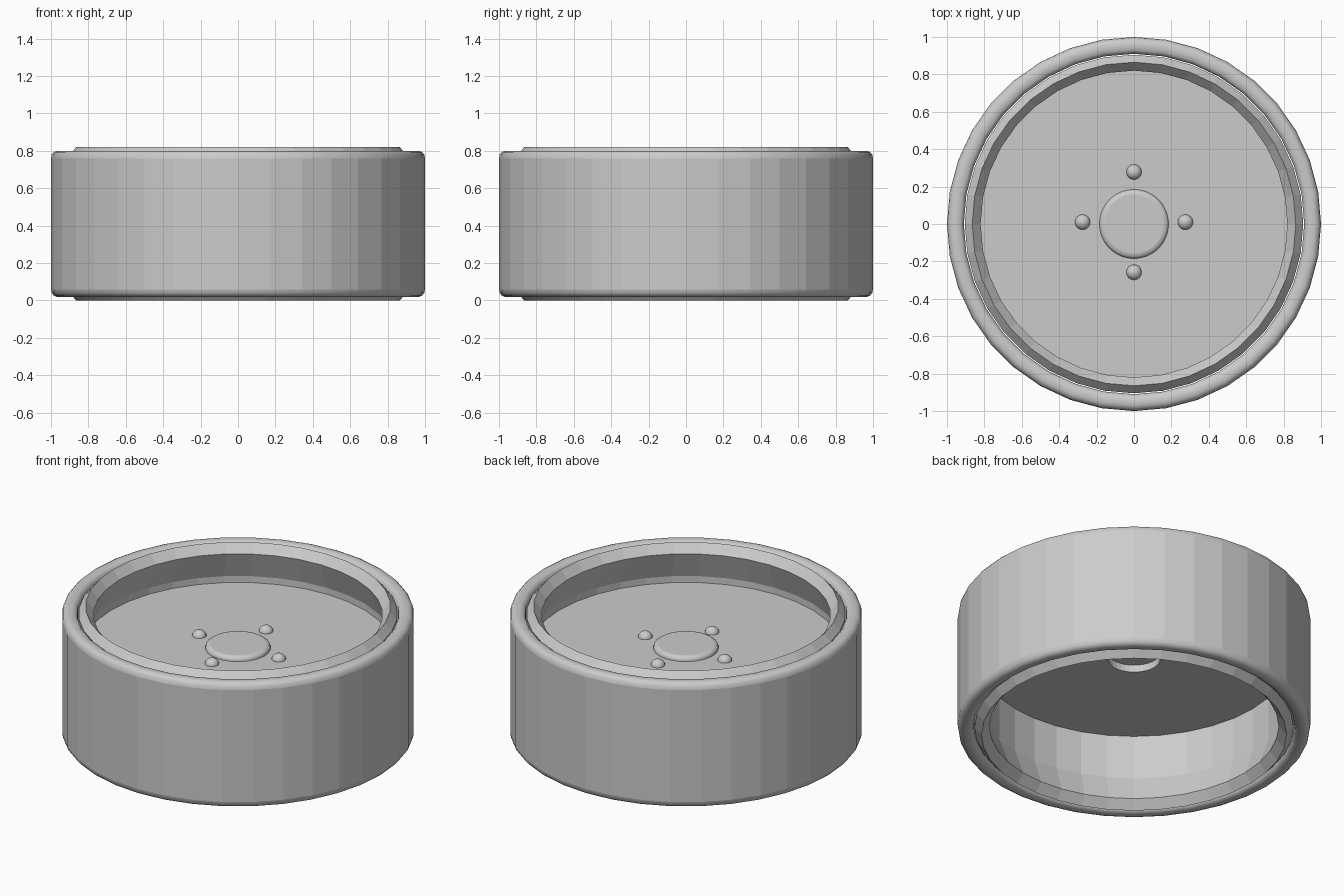
import bpy, bmesh
from math import sin, cos, pi, radians

if "Cube" in bpy.data.objects:
    bpy.data.objects.remove(bpy.data.objects["Cube"])

SIDES = 36


def lathe(name, profile, sides=SIDES, loop=False, smooth_rows=(), center=(0, 0, 0)):
    """Revolve (radius, z) points around z; loop joins the last point to the first."""
    bm = bmesh.new()
    rings = []
    for r, z in profile:
        if r == 0:
            rings.append([bm.verts.new((0, 0, z))] * sides)
        else:
            rings.append([bm.verts.new((r * sin(2 * pi * i / sides),
                                        r * cos(2 * pi * i / sides), z))
                          for i in range(sides)])
    count = len(rings) if loop else len(rings) - 1
    for k in range(count):
        a, b = rings[k], rings[(k + 1) % len(rings)]
        for i in range(sides):
            j = (i + 1) % sides
            corners = list(dict.fromkeys((a[i], a[j], b[j], b[i])))
            face = bm.faces.new(corners)
            face.smooth = k in smooth_rows
    bmesh.ops.recalc_face_normals(bm, faces=bm.faces)
    mesh = bpy.data.meshes.new(name)
    bm.to_mesh(mesh)
    bm.free()
    obj = bpy.data.objects.new(name, mesh)
    obj.location = center
    bpy.context.collection.objects.link(obj)
    return obj


MID = 0.41


def mirrored(upper):
    """Complete an upper half profile with its reflection about mid height."""
    return upper + [(r, 2 * MID - z) for r, z in reversed(upper)]


# Tyre: flat tread facets with rounded shoulders
shoulder = [(0.91, 0.765), (0.915, 0.785), (0.93, 0.797), (0.95, 0.80),
            (0.97, 0.80), (0.985, 0.793), (0.996, 0.78), (1.0, 0.76)]
n = len(shoulder)
lathe("tyre", mirrored(shoulder), loop=True,
      smooth_rows=[k for k in range(2 * n - 1) if k != n - 1])

# Rim: peaked lips flaring into a wider barrel
rim_half = [(0.88, 0.60), (0.82, 0.767), (0.865, 0.82), (0.905, 0.775)]
lathe("rim", mirrored(rim_half), loop=True)

# Wheel disc with a shallow round recess on its underside
lathe("wheel_disc", [(0, 0.56), (0.885, 0.56), (0.885, 0.495),
                     (0.15, 0.495), (0.15, 0.54), (0, 0.54)])

# Hub cap with a rounded edge
lathe("hub_cap", [(0.185, 0.555), (0.185, 0.568), (0.181, 0.578),
                  (0.172, 0.585), (0.158, 0.588), (0, 0.588)],
      smooth_rows=range(4))

# Four domed wheel nuts
dome = [(0.041 * cos(radians(a)), 0.035 * sin(radians(a))) for a in (0, 20, 40, 60, 78)]
for i in range(4):
    a = i * pi / 2
    lathe(f"wheel_nut_{i + 1}", [(0.041, -0.01)] + dome + [(0, 0.035)], sides=16,
          smooth_rows=range(7),
          center=(0.275 * cos(a), 0.01 + 0.268 * sin(a), 0.56))
